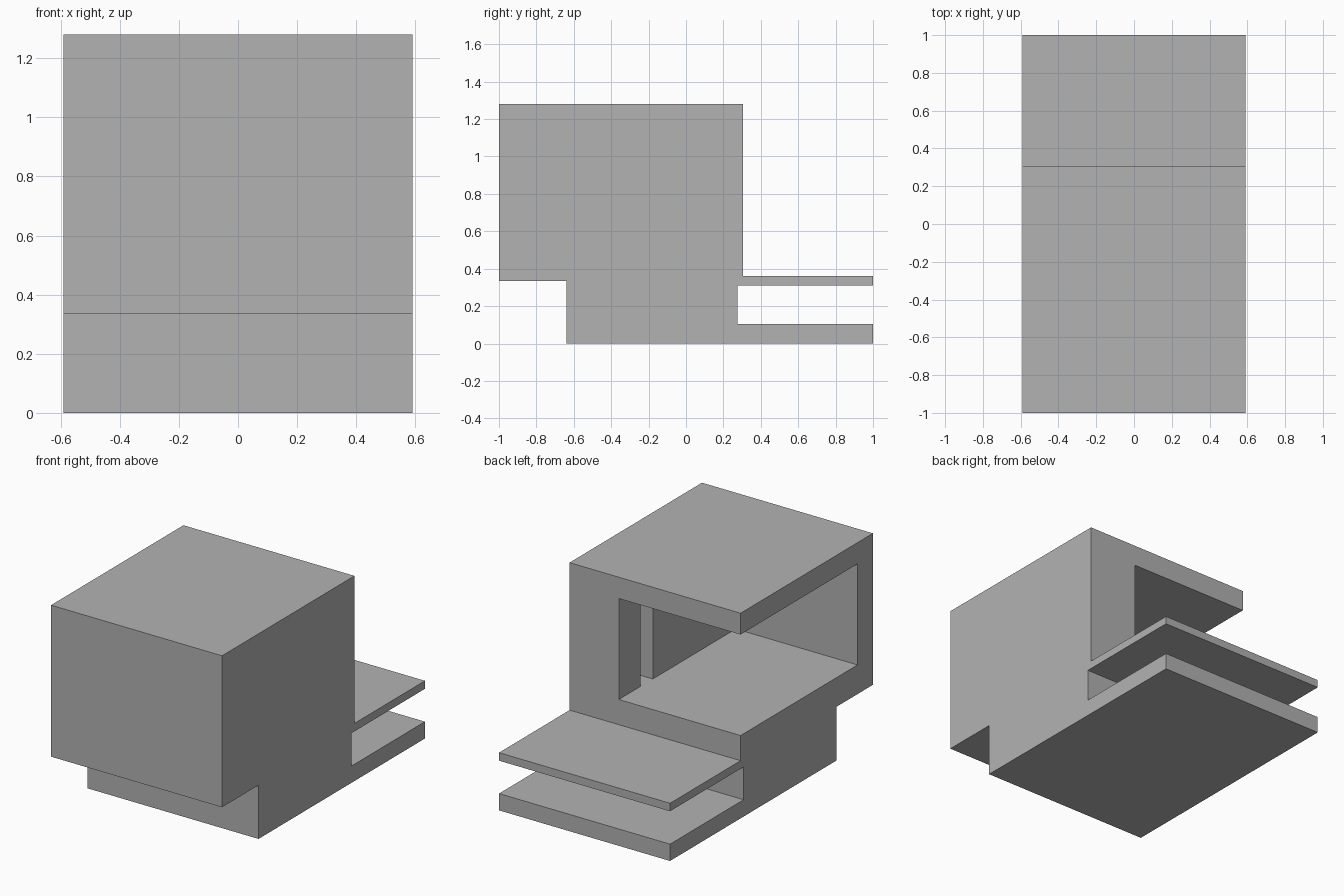
import bpy
import bmesh
from mathutils import Vector

cube = bpy.data.objects.get("Cube")
if cube:
    bpy.data.objects.remove(cube, do_unlink=True)

HALF_WIDTH = 0.59
FLOOR, CEILING = 0.517, 1.147

# Single plain grey finish
grey = bpy.data.materials.new("plain grey")
grey.use_nodes = True
colour = (0.448, 0.448, 0.448, 1)
grey.diffuse_color = colour
grey.node_tree.nodes["Principled BSDF"].inputs["Base Color"].default_value = colour


def extrude_profile(name, points, direction):
    """Solid made by sweeping a closed outline along a vector."""
    bm = bmesh.new()
    face = bm.faces.new([bm.verts.new(p) for p in points])
    swept = bmesh.ops.extrude_face_region(bm, geom=[face])["geom"]
    verts = [g for g in swept if isinstance(g, bmesh.types.BMVert)]
    bmesh.ops.translate(bm, verts=verts, vec=Vector(direction))
    bmesh.ops.recalc_face_normals(bm, faces=bm.faces)
    mesh = bpy.data.meshes.new(name)
    bm.to_mesh(mesh)
    bm.free()
    mesh.materials.append(grey)
    obj = bpy.data.objects.new(name, mesh)
    bpy.context.collection.objects.link(obj)
    return obj


# Body: overhanging block with two ledges at the back, as a side outline
side = [(-1, 0.335), (-0.64, 0.335), (-0.64, 0), (1, 0), (1, 0.105),
        (0.275, 0.105), (0.275, 0.31), (1, 0.31), (1, 0.36),
        (0.305, 0.36), (0.305, 1.28), (-1, 1.28)]
body = extrude_profile("stepped_body", [(-HALF_WIDTH, y, z) for y, z in side],
                       (2 * HALF_WIDTH, 0, 0))

# Open corner room with a narrow alcove in its side wall, as a floor plan
plan = [(-0.8, 0.5), (-0.8, -0.848), (0.25, -0.848), (0.25, -0.03),
        (0.44, -0.03), (0.44, 0.09), (0.25, 0.09), (0.25, 0.5)]
room = extrude_profile("room_cutter", [(x, y, FLOOR) for x, y in plan],
                       (0, 0, CEILING - FLOOR))
room.hide_render = True

# Cut the room out, then drop the cutter
cut = body.modifiers.new("room", 'BOOLEAN')
cut.operation = 'DIFFERENCE'
cut.solver = 'EXACT'
cut.object = room
bpy.context.view_layer.objects.active = body
bpy.ops.object.modifier_apply(modifier=cut.name)
bpy.data.objects.remove(room, do_unlink=True)
